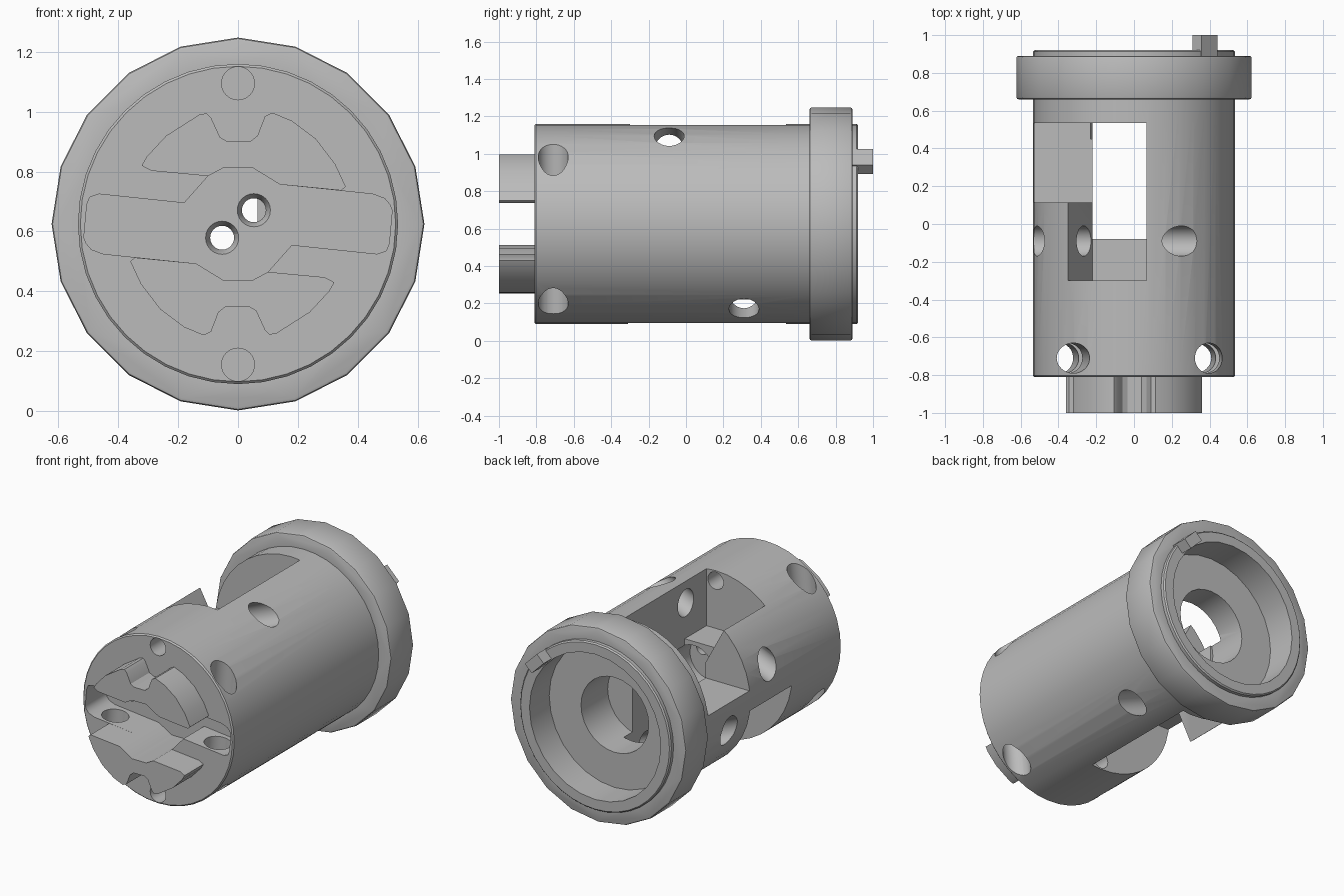
import bpy, bmesh, math
from mathutils import Vector

if "Cube" in bpy.data.objects:
    bpy.data.objects.remove(bpy.data.objects["Cube"], do_unlink=True)

AXIS = 0.625            # height of the barrel axis
TILT = math.radians(5.5)

steel = bpy.data.materials.new("plain_grey")
steel.use_nodes = True
GREY = (0.5, 0.5, 0.5, 1)
steel.diffuse_color = GREY
steel.node_tree.nodes["Principled BSDF"].inputs["Base Color"].default_value = GREY


def finish(name, bm):
    bmesh.ops.recalc_face_normals(bm, faces=bm.faces)
    mesh = bpy.data.meshes.new(name)
    bm.to_mesh(mesh)
    bm.free()
    mesh.materials.append(steel)
    ob = bpy.data.objects.new(name, mesh)
    bpy.context.collection.objects.link(ob)
    return ob


def cylinder(name, a, b, r, sides=32, r_end=None):
    """Cylinder or cone from point a to point b."""
    a, b = Vector(a), Vector(b)
    bm = bmesh.new()
    bmesh.ops.create_cone(bm, cap_ends=True, segments=sides, radius1=r,
                          radius2=r if r_end is None else r_end, depth=(b - a).length)
    turn = (b - a).to_track_quat('Z', 'Y').to_matrix().to_4x4()
    bmesh.ops.transform(bm, matrix=turn, verts=bm.verts)
    bmesh.ops.translate(bm, vec=(a + b) / 2, verts=bm.verts)
    return finish(name, bm)


def prism(name, points, y0, y1):
    """Extrude an x-z outline from y0 to y1."""
    bm = bmesh.new()
    face = bm.faces.new([bm.verts.new((x, y0, z)) for x, z in points])
    new = bmesh.ops.extrude_face_region(bm, geom=[face])["geom"]
    bmesh.ops.translate(bm, vec=(0, y1 - y0, 0),
                        verts=[v for v in new if isinstance(v, bmesh.types.BMVert)])
    return finish(name, bm)


def activate(ob):
    bpy.ops.object.select_all(action='DESELECT')
    ob.select_set(True)
    bpy.context.view_layer.objects.active = ob


def bevel(ob, width, segments=2, angle=50):
    activate(ob)
    m = ob.modifiers.new("bevel", 'BEVEL')
    m.width, m.segments, m.limit_method = width, segments, 'ANGLE'
    m.angle_limit = math.radians(angle)
    bpy.ops.object.modifier_apply(modifier=m.name)


def combine(ob, tool, operation='DIFFERENCE'):
    tool.hide_render = True
    activate(ob)
    m = ob.modifiers.new("cut", 'BOOLEAN')
    m.operation, m.object, m.solver = operation, tool, 'EXACT'
    bpy.ops.object.modifier_apply(modifier=m.name)
    bpy.data.objects.remove(tool, do_unlink=True)


def half_turn(points):
    return [(-x, 2 * AXIS - z) for x, z in points]


def along(y0, y1, x=0, z=AXIS):
    return (x, y0, z), (x, y1, z)


# Barrel with its rear flange
barrel = cylinder("barrel", *along(-0.81, 0.92), 0.535, 40)
bevel(barrel, 0.008, 1)
flange = cylinder("flange", *along(0.66, 0.89), 0.623, 20)
bevel(flange, 0.012)
combine(barrel, flange, 'UNION')

# Rear socket, centre bore and small inner recess
for y0, y1, r in ((0.72, 1.1, 0.465), (0.45, 0.8, 0.24), (-0.24, 0.0, 0.14)):
    combine(barrel, cylinder("bore", *along(y0, y1), r, 28))

# Window straight through, plus stepped openings above and below
W0, W1 = -0.22, 0.065
combine(barrel, prism("window", [(W0, -0.2), (W1, -0.2), (W1, 1.4), (W0, 1.4)], -0.08, 0.535))
ramp = [(W1, 0.79), (W0, 0.79), (-0.35, 1.03), (-0.35, 1.4), (W1, 1.4)]
ledge = [(-0.7, 0.69), (-0.2, 0.69), (-0.2, 1.4), (-0.7, 1.4)]
for flip in (False, True):
    for outline, y0, y1 in ((ramp, -0.3, 0.535), (ledge, 0.115, 0.535)):
        if flip:
            outline = [(x, 2 * AXIS - z) for x, z in outline]
            y0, y1 = 0.225 - y1, 0.225 - y0
        combine(barrel, prism("opening", outline, y0, y1))

# Drive slot in the front face
half = [(-0.515, 0.58), (-0.505, 0.69), (-0.495, 0.715), (-0.465, 0.725), (-0.18, 0.695),
        (-0.1, 0.785), (-0.05, 0.812), (0.05, 0.812), (0.14, 0.757), (0.45, 0.725),
        (0.49, 0.71), (0.507, 0.69)]
combine(barrel, prism("slot", half + half_turn(half), -0.9, -0.6))

# Front face holes and countersunk pin holes
for side in (1, -1):
    combine(barrel, cylinder("face_hole", *along(-0.9, -0.2, 0, AXIS + side * 0.47), 0.055))
    px, pz = side * 0.053, AXIS + side * 0.046
    combine(barrel, cylinder("pin_hole", *along(-0.65, -0.05, px, pz), 0.04, 24))
    combine(barrel, cylinder("countersink", *along(-0.605, -0.57, px, pz), 0.058, 24, 0.04))

# Cross holes near the front, tilted with the slot
up = Vector((math.sin(TILT), 0, math.cos(TILT)))
across = Vector((math.cos(TILT), 0, -math.sin(TILT)))
for side in (1, -1):
    mid = Vector((0, -0.71, AXIS)) + across * side * 0.36
    combine(barrel, cylinder("cross_hole", mid - up * 0.8, mid + up * 0.8, 0.08))

# Slanted holes through the sides of the window
for x, y, z, slope in ((0.24, -0.09, 1.09, 23), (0.28, 0.31, 0.17, -23)):
    d = Vector((math.cos(math.radians(slope)), 0, math.sin(math.radians(slope))))
    p = Vector((x, y, z))
    combine(barrel, cylinder("slanted_hole", p - d * 1.3, p + d * 0.5, 0.08))

# Two raised lugs on the front
lug = [(-0.322, 0.82), (-0.305, 0.85), (-0.24, 0.92), (-0.13, 0.99), (-0.105, 0.995),
       (-0.09, 0.98), (-0.06, 0.915), (-0.035, 0.9), (0.04, 0.9), (0.065, 0.92),
       (0.09, 0.985), (0.115, 0.997), (0.18, 0.97), (0.26, 0.91), (0.325, 0.825),
       (0.36, 0.75), (0.345, 0.737), (0.14, 0.757), (0.05, 0.812), (-0.05, 0.812),
       (-0.1, 0.785), (-0.29, 0.803)]
lugs = [prism("upper_lug", lug, -1.0, -0.805), prism("lower_lug", half_turn(lug), -1.0, -0.805)]

# Locating key on the rear rim
c = Vector((0.375, 0, 0.96))
out, tan = Vector((1, 0, 1)).normalized(), Vector((1, 0, -1)).normalized()
corners = [c + out * 0.034 * i + tan * 0.06 * j for i, j in ((-1, -1), (-1, 1), (1, 1), (1, -1))]
key = prism("locating_key", [(p.x, p.z) for p in corners], 0.85, 1.0)

for ob in [barrel, key] + lugs:
    activate(ob)
    bpy.ops.object.shade_smooth_by_angle(angle=math.radians(30))
